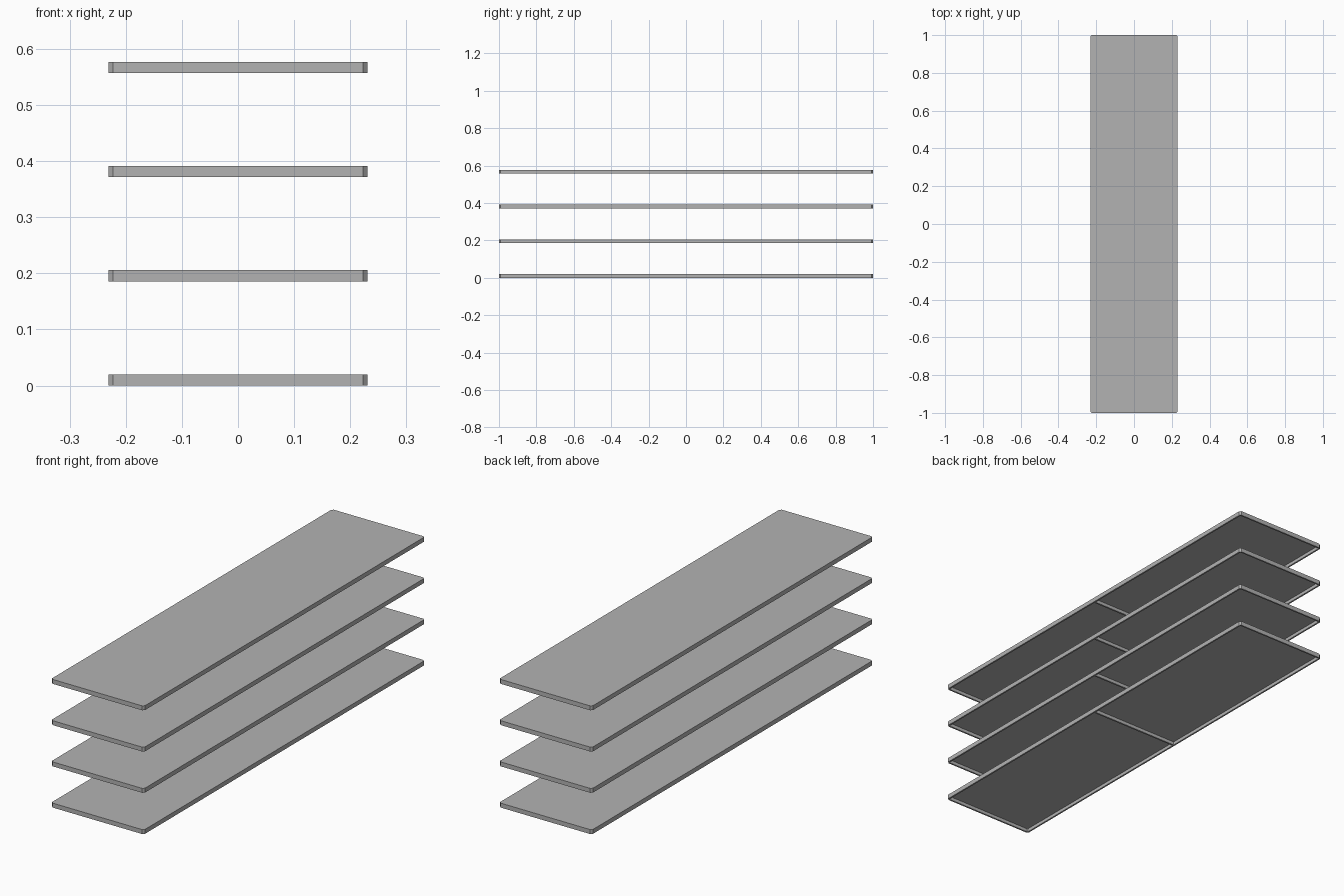
import bpy
import bmesh

WIDTH, LENGTH, HEIGHT = 0.462, 2.0, 0.02
WALL, PLATE, CHAMFER = 0.008, 0.005, 0.008
SPACING, COUNT = 0.1857, 4

cube = bpy.data.objects.get("Cube")
if cube:
    bpy.data.objects.remove(cube, do_unlink=True)

grey = bpy.data.materials.new("grey metal")
grey.use_nodes = True
colour = (0.45, 0.45, 0.45, 1)
grey.diffuse_color = colour
grey.node_tree.nodes["Principled BSDF"].inputs["Base Color"].default_value = colour


def add_box(bm, size, z):
    """Box of the given size, centred in plan, with its base at z."""
    verts = bmesh.ops.create_cube(bm, size=1)["verts"]
    bmesh.ops.scale(bm, vec=size, verts=verts)
    bmesh.ops.translate(bm, vec=(0, 0, z + size[2] / 2), verts=verts)


def make_object(name, bm, z):
    mesh = bpy.data.meshes.new(name)
    bm.to_mesh(mesh)
    bm.free()
    mesh.materials.append(grey)
    obj = bpy.data.objects.new(name, mesh)
    obj.location.z = z
    bpy.context.collection.objects.link(obj)


def make_shelf(name, z):
    # Tray with clipped corners, hollowed out from below
    bm = bmesh.new()
    add_box(bm, (WIDTH, LENGTH, HEIGHT), 0)
    uprights = [e for e in bm.edges
                if abs(e.verts[0].co.z - e.verts[1].co.z) > HEIGHT / 2]
    bmesh.ops.bevel(bm, geom=uprights, offset=CHAMFER, segments=1, affect="EDGES")
    bm.normal_update()
    base = min(bm.faces, key=lambda f: f.normal.z)
    bmesh.ops.inset_region(bm, faces=[base], thickness=WALL)
    pocket = bmesh.ops.extrude_discrete_faces(bm, faces=[base])["faces"][0]
    bmesh.ops.translate(bm, vec=(0, 0, HEIGHT - PLATE), verts=pocket.verts)
    make_object(name, bm, z)

    # Cross rib under the middle
    bm = bmesh.new()
    add_box(bm, (WIDTH - 2 * WALL, WALL, HEIGHT - PLATE), 0)
    make_object(name + "_rib", bm, z)


for i in range(COUNT):
    make_shelf(f"shelf_{i + 1}", i * SPACING)
